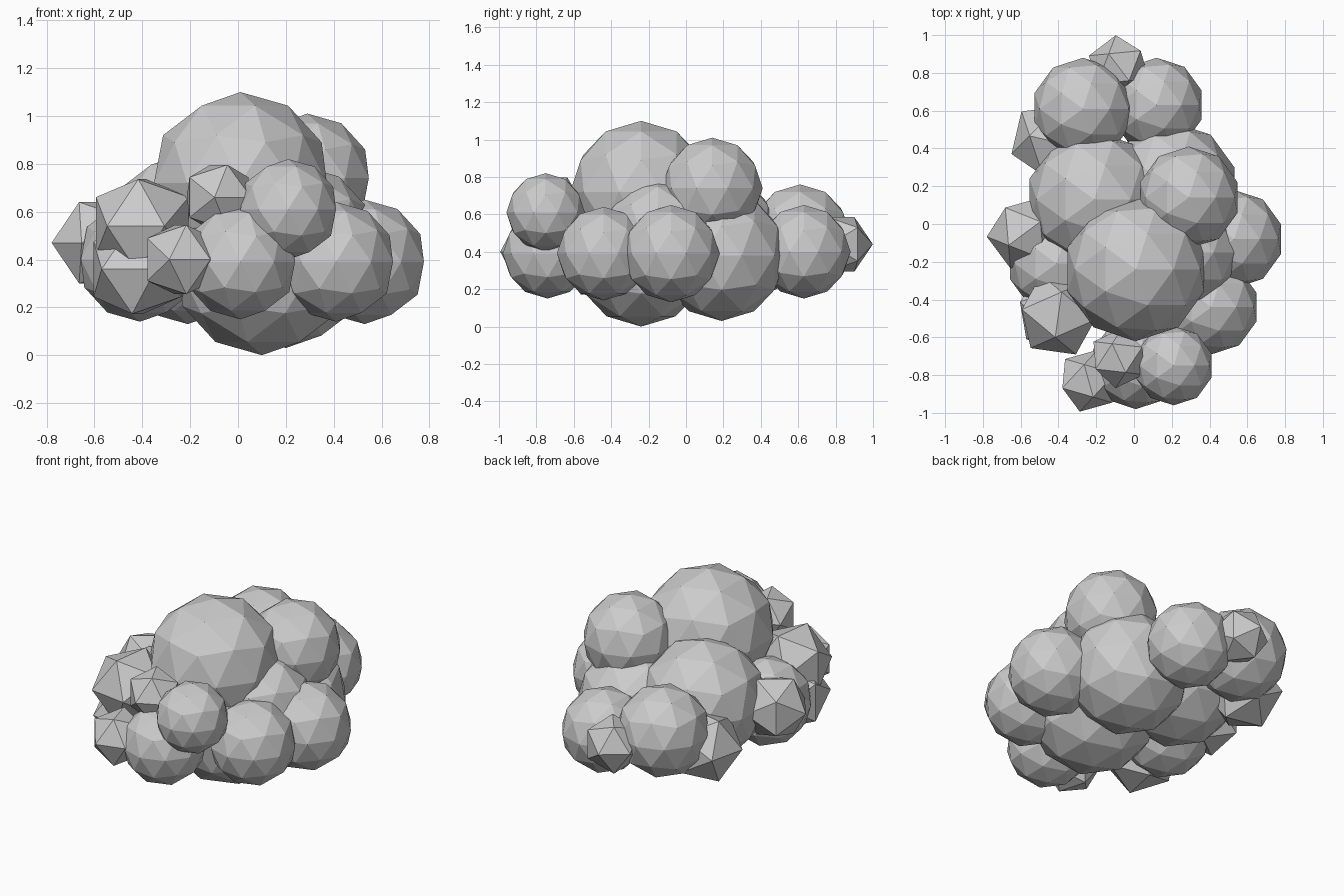
import bpy
from mathutils import Vector

if "Cube" in bpy.data.objects:
    bpy.data.objects.remove(bpy.data.objects["Cube"])

# Round puffs: x, y, z, radius
PUFFS = [
    (0.10, -0.24, 0.37, 0.37),    # base, front
    (0.20, 0.19, 0.38, 0.35),     # base, back right
    (-0.21, 0.13, 0.49, 0.36),    # base, back left
    (0.01, -0.24, 0.72, 0.38),    # crown
    (0.29, 0.14, 0.74, 0.27),     # crown, right
    (0.27, -0.15, 0.50, 0.29),    # right filler
    (-0.27, 0.61, 0.49, 0.27),    # back left
    (0.12, 0.63, 0.40, 0.25),     # back right
    (0.53, -0.08, 0.39, 0.26),    # right
    (0.41, -0.44, 0.39, 0.25),    # front right, low
    (0.21, -0.75, 0.61, 0.21),    # front right, high
    (0.01, -0.74, 0.39, 0.24),    # front
    (-0.41, -0.21, 0.40, 0.26),   # left
]
# Coarse nubs, each with a corner pointing outward
NUBS = [
    (-0.40, -0.48, 0.54, 0.23),   # left front
    (-0.42, -0.45, 0.36, 0.22),   # left front, low
    (-0.44, 0.44, 0.38, 0.22),    # left back
    (-0.58, -0.05, 0.47, 0.20),   # left tip
    (-0.08, 0.83, 0.44, 0.17),    # back tip
    (-0.08, -0.71, 0.66, 0.16),   # front, high
    (-0.24, -0.83, 0.40, 0.17),   # front left
]


def ball(spec, detail):
    x, y, z, r = spec
    bpy.ops.mesh.primitive_ico_sphere_add(
        subdivisions=detail, radius=r, location=(x, y, z))
    obj = bpy.context.object
    if detail == 1:
        obj.rotation_euler = Vector((x, y, 0)).to_track_quat('Z', 'Y').to_euler()
    return obj


# Merge all puffs and nubs into one faceted cloud
cloud = ball(PUFFS[0], 2)
cloud.name = "cloud"
for spec in PUFFS[1:] + NUBS:
    part = ball(spec, 1 if spec in NUBS else 2)
    union = cloud.modifiers.new("union", 'BOOLEAN')
    union.operation = 'UNION'
    union.solver = 'EXACT'
    union.object = part
    bpy.context.view_layer.update()
    bpy.context.view_layer.objects.active = cloud
    bpy.ops.object.modifier_apply(modifier=union.name)
    bpy.data.objects.remove(part)

for face in cloud.data.polygons:
    face.use_smooth = False
